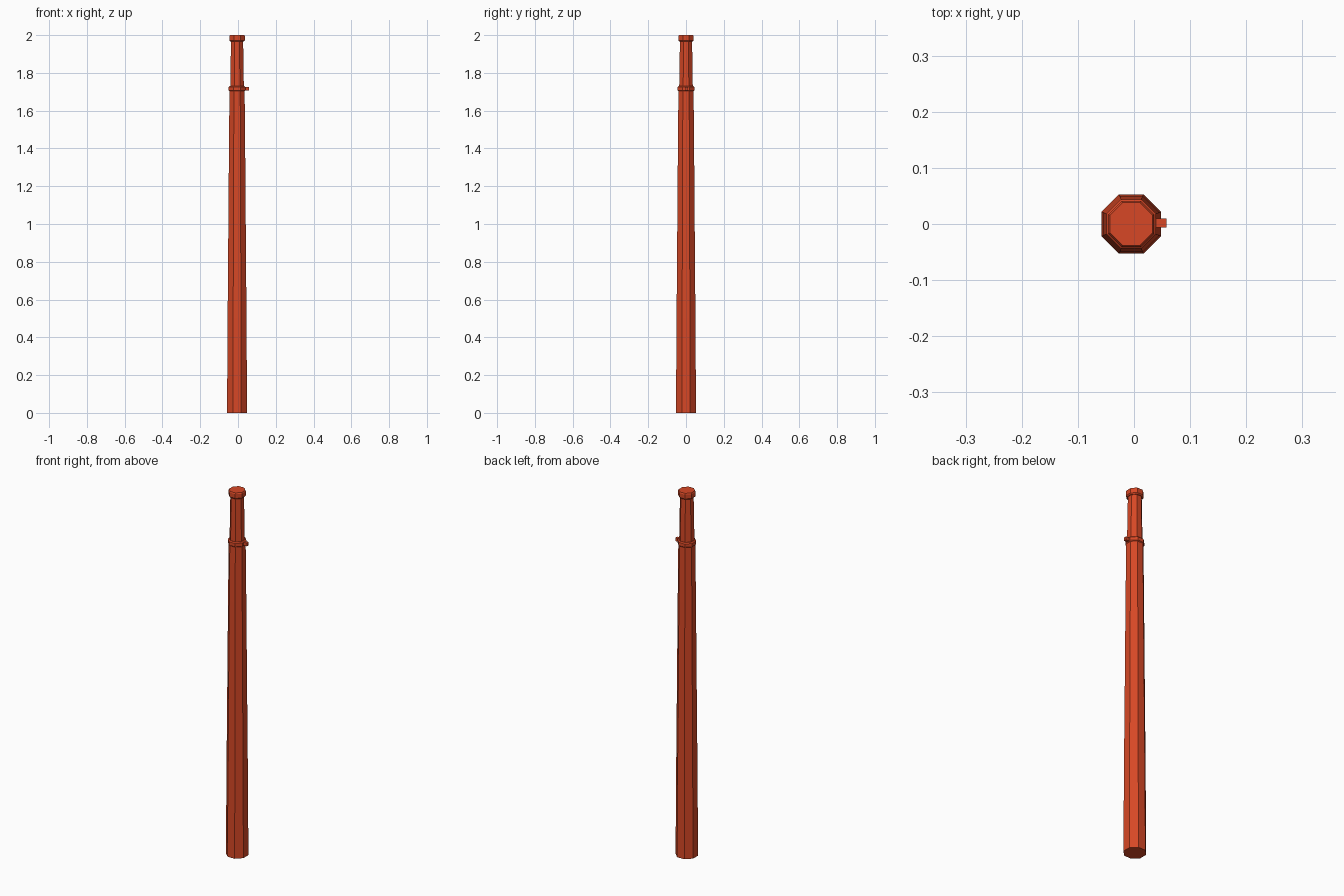
import bpy
import bmesh
from math import cos, sin, pi

if "Cube" in bpy.data.objects:
    bpy.data.objects.remove(bpy.data.objects["Cube"], do_unlink=True)

SIDES = 8
CENTER_X = -0.005

paint = bpy.data.materials.new("red_orange_paint")
paint.use_nodes = True
color = (0.68, 0.064, 0.019, 1)
paint.diffuse_color = color
paint.node_tree.nodes["Principled BSDF"].inputs["Base Color"].default_value = color


def finish(name, bm):
    bmesh.ops.recalc_face_normals(bm, faces=bm.faces)
    mesh = bpy.data.meshes.new(name)
    bm.to_mesh(mesh)
    bm.free()
    mesh.materials.append(paint)
    obj = bpy.data.objects.new(name, mesh)
    bpy.context.collection.objects.link(obj)
    return obj


def octagon_loft(name, profile):
    """Stack flat-sided octagons from (half width, height) pairs."""
    bm = bmesh.new()
    rings = []
    for half_width, z in profile:
        r = half_width / cos(pi / SIDES)
        angles = [(i + 0.5) * 2 * pi / SIDES for i in range(SIDES)]
        rings.append([bm.verts.new((CENTER_X + r * cos(a), r * sin(a), z)) for a in angles])
    for low, high in zip(rings, rings[1:]):
        for i in range(SIDES):
            j = (i + 1) % SIDES
            bm.faces.new((low[i], low[j], high[j], high[i]))
    bm.faces.new(rings[0][::-1])
    bm.faces.new(rings[-1])
    return finish(name, bm)


# Tapering shaft, with a slimmer length above the collar
octagon_loft("shaft", [(0.053, 0), (0.050, 0.5), (0.046, 1.0), (0.043, 1.4),
                       (0.040, 1.71), (0.036, 1.72), (0.032, 1.98)])

# Collar with bevelled edges
octagon_loft("collar", [(0.039, 1.702), (0.044, 1.707), (0.044, 1.725), (0.039, 1.73)])

# Cap at the top
octagon_loft("cap", [(0.036, 1.965), (0.041, 1.971), (0.041, 1.994), (0.038, 2.0)])

# Small clasp on the left of the collar
bm = bmesh.new()
bmesh.ops.create_cube(bm, size=1)
bmesh.ops.scale(bm, vec=(0.026, 0.016, 0.018), verts=bm.verts)
bmesh.ops.translate(bm, vec=(0.045, 0.002, 1.716), verts=bm.verts)
finish("collar_clasp", bm)
